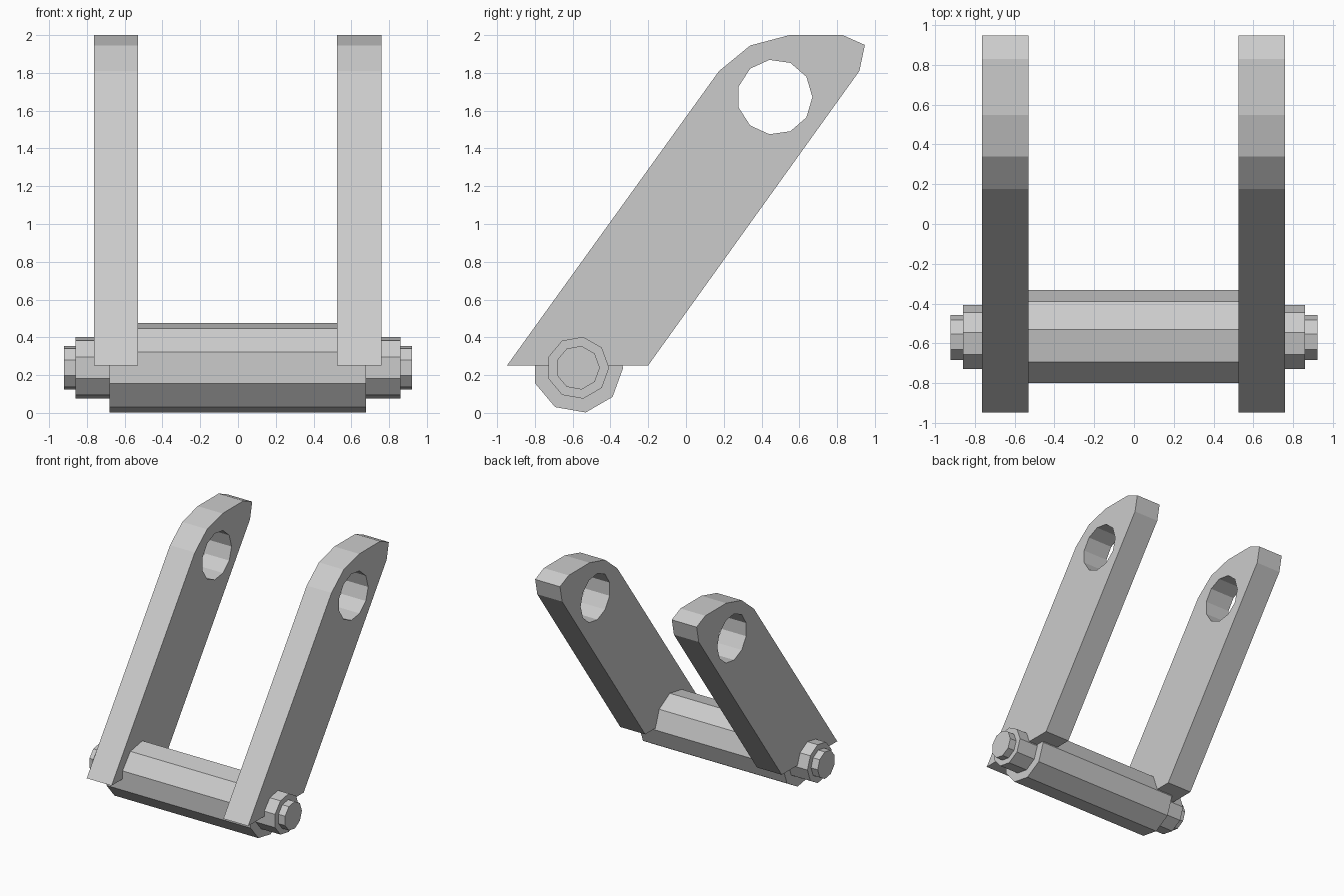
import bpy
from math import cos, sin, tau

if "Cube" in bpy.data.objects:
    bpy.data.objects.remove(bpy.data.objects["Cube"])

AXIS = (-0.573, 0.239)   # pivot rod centre (y, z)
HOLE = (0.47, 1.672)     # eye centre (y, z)


def ring(centre, radius, sides):
    return [(centre[0] + radius * cos(tau * i / sides),
             centre[1] + radius * sin(tau * i / sides)) for i in range(sides)]


def prism(name, outline, x0, x1):
    # Extrude a counter-clockwise y-z outline along x
    n = len(outline)
    verts = [(x, y, z) for x in (x0, x1) for y, z in outline]
    faces = [tuple(reversed(range(n))), tuple(range(n, 2 * n))]
    faces += [(i, (i + 1) % n, n + (i + 1) % n, n + i) for i in range(n)]
    mesh = bpy.data.meshes.new(name)
    mesh.from_pydata(verts, [], faces)
    obj = bpy.data.objects.new(name, mesh)
    bpy.context.collection.objects.link(obj)
    return obj


# Slanted side arms with an eye at the top
arm_profile = [(-0.947, 0.252), (-0.2, 0.252), (0.918, 1.81), (0.947, 1.948),
               (0.83, 2.0), (0.548, 2.0), (0.34, 1.945), (0.175, 1.81)]
for side, x0, x1 in (("left", -0.763, -0.529), ("right", 0.525, 0.759)):
    arm = prism(side + "_arm", arm_profile, x0, x1)
    cutter = prism(side + "_eye_cutter", ring(HOLE, 0.199, 11), x0 - 0.1, x1 + 0.1)
    cutter.hide_render = True
    cutter.hide_set(True)
    cut = arm.modifiers.new("eye", 'BOOLEAN')
    cut.operation = 'DIFFERENCE'
    cut.solver = 'EXACT'
    cut.object = cutter

# Cross tube between the arms
prism("cross_tube", ring(AXIS, 0.2405, 9), -0.68, 0.678)

# Stepped bolt heads on both ends
for side, s in (("left", -1), ("right", 1)):
    for part, radius, a, b in (("collar", 0.166, 0.66, 0.86),
                               ("bolt_end", 0.117, 0.84, 0.922)):
        x0, x1 = sorted((s * a, s * b))
        prism(side + "_" + part, ring(AXIS, radius, 9), x0, x1)
